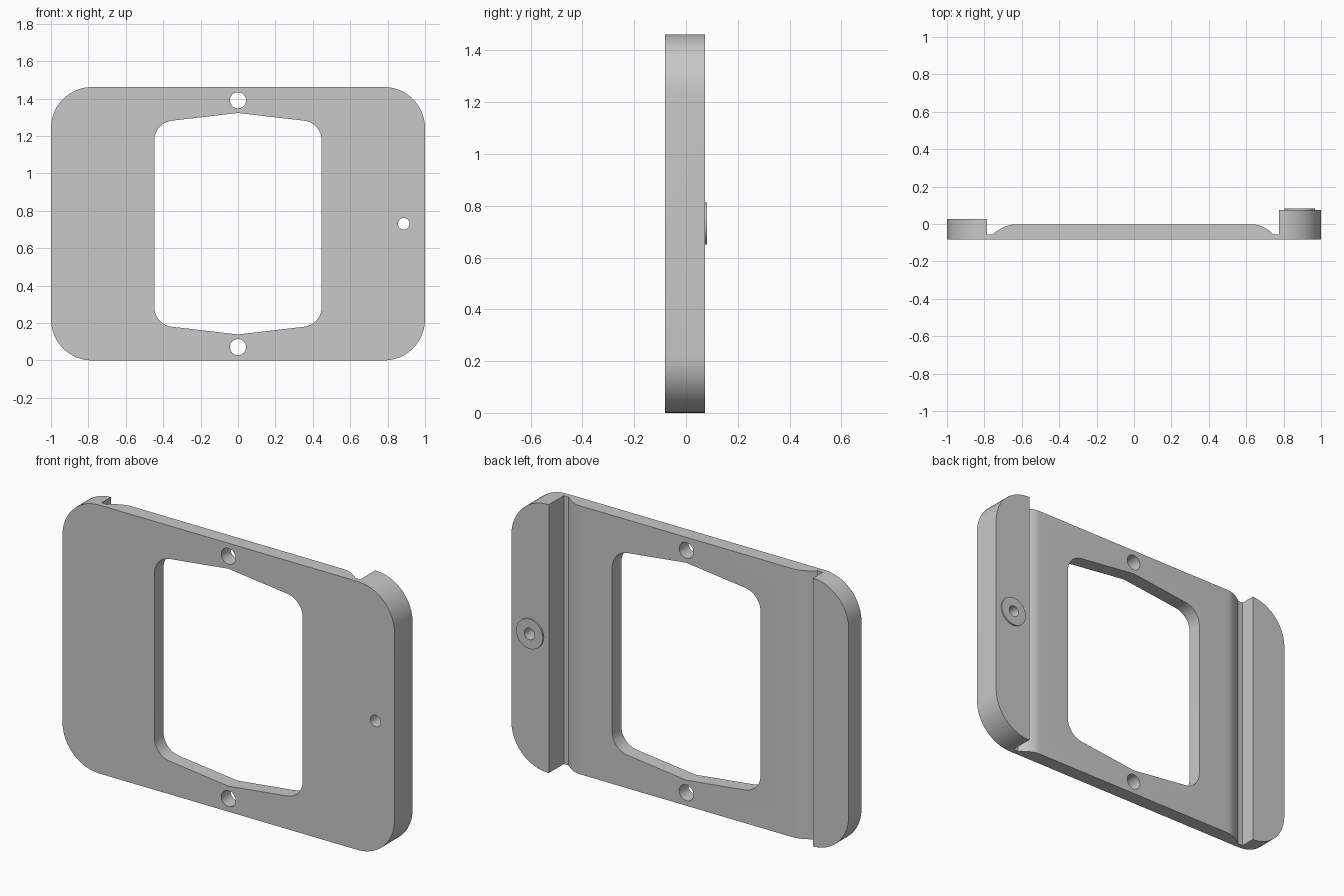
import bpy, bmesh
from math import sin, cos, pi, radians
from mathutils import Vector

if "Cube" in bpy.data.objects:
    bpy.data.objects.remove(bpy.data.objects["Cube"])

grey = bpy.data.materials.new("plain grey")
grey.use_nodes = True
COLOR = (0.58, 0.58, 0.58, 1)
grey.diffuse_color = COLOR
grey.node_tree.nodes["Principled BSDF"].inputs["Base Color"].default_value = COLOR

HEIGHT, MID = 1.462, 0.731
BACK, FRONT = 0.074, -0.082


def prism(name, points, axis, lo, hi):
    """Extrude a profile along axis 'y' (points are x, z) or 'z' (points are x, y)."""
    bm = bmesh.new()
    place = (lambda p, t: (p[0], t, p[1])) if axis == "y" else (lambda p, t: (p[0], p[1], t))
    face = bm.faces.new([bm.verts.new(place(p, lo)) for p in points])
    new = bmesh.ops.extrude_face_region(bm, geom=[face])["geom"]
    shift = Vector(place((0, 0), hi - lo))
    bmesh.ops.translate(bm, verts=[v for v in new if isinstance(v, bmesh.types.BMVert)], vec=shift)
    bmesh.ops.recalc_face_normals(bm, faces=bm.faces)
    mesh = bpy.data.meshes.new(name)
    bm.to_mesh(mesh)
    bm.free()
    mesh.materials.append(grey)
    obj = bpy.data.objects.new(name, mesh)
    bpy.context.collection.objects.link(obj)
    return obj


def rounded(corners, steps=12):
    """Round each (x, z, radius) corner of a convex outline with an arc."""
    out = []
    for i, (x, z, r) in enumerate(corners):
        p = Vector((x, z))
        if r == 0:
            out.append(p)
            continue
        a = (Vector(corners[i - 1][:2]) - p).normalized()
        b = (Vector(corners[(i + 1) % len(corners)][:2]) - p).normalized()
        half = a.angle(b) / 2
        centre = p + (a + b).normalized() * (r / sin(half))
        start = p + a * (r * cos(half) / sin(half)) - centre
        end = p + b * (r * cos(half) / sin(half)) - centre
        for k in range(steps + 1):
            out.append(centre + start.slerp(end, k / steps).normalized() * r)
    return out


def circle(x, z, r, n=40):
    return [(x + r * cos(2 * pi * k / n), z + r * sin(2 * pi * k / n)) for k in range(n)]


def combine(obj, tool, operation):
    """Apply a boolean and discard the tool."""
    mod = obj.modifiers.new("shape", "BOOLEAN")
    mod.operation, mod.object, mod.solver = operation, tool, "EXACT"
    bpy.context.view_layer.objects.active = obj
    bpy.ops.object.modifier_apply(modifier=mod.name)
    bpy.data.objects.remove(tool)


# Plate cross-section: low lip, groove, raised web with curved shoulders, groove, tall lip
def shoulder(side, foot):
    top = 0.64
    return [(side * (top + (foot - top) * t), -0.003 - 0.052 * t ** 1.9)
            for t in (k / 8 for k in range(9))]


section = [(-1, FRONT), (-1, 0.028), (-0.785, 0.028), (-0.785, -0.055)]
section += shoulder(-1, 0.755)[::-1] + shoulder(1, 0.745)
section += [(0.775, -0.055), (0.775, BACK), (1, BACK), (1, FRONT)]
plate = prism("bracket_plate", section, "z", -0.1, HEIGHT + 0.1)

# Rounded outer outline
R = 0.22
outline = rounded([(-1, 0, R), (1, 0, R), (1, HEIGHT, R), (-1, HEIGHT, R)])
combine(plate, prism("outline_tool", outline, "y", -0.2, 0.2), "INTERSECT")

# Window with shallow peaks above and below
W, SIDE, PEAK, r = 0.447, 0.54, 0.592, 0.105
window = rounded([(-W, MID - SIDE, r), (0, MID - PEAK, 0), (W, MID - SIDE, r),
                  (W, MID + SIDE, r), (0, MID + PEAK, 0), (-W, MID + SIDE, r)])
combine(plate, prism("window_tool", window, "y", -0.3, 0.3), "DIFFERENCE")

# Screw holes above and below the window, and through the tall lip
BOSS_X = 0.886
for x, z, rad in ((0, 1.391, 0.043), (0, 0.071, 0.043), (BOSS_X, MID, 0.031)):
    combine(plate, prism("hole_tool", circle(x, z, rad), "y", -0.3, 0.3), "DIFFERENCE")

# Thin washer on the back of the tall lip
washer = prism("lip_washer", circle(BOSS_X, MID, 0.081), "y", BACK, 0.082)
combine(washer, prism("washer_hole_tool", circle(BOSS_X, MID, 0.031), "y", -0.3, 0.3), "DIFFERENCE")

for obj in (plate, washer):
    bpy.ops.object.select_all(action="DESELECT")
    obj.select_set(True)
    bpy.context.view_layer.objects.active = obj
    bpy.ops.object.shade_smooth_by_angle(angle=radians(25))
